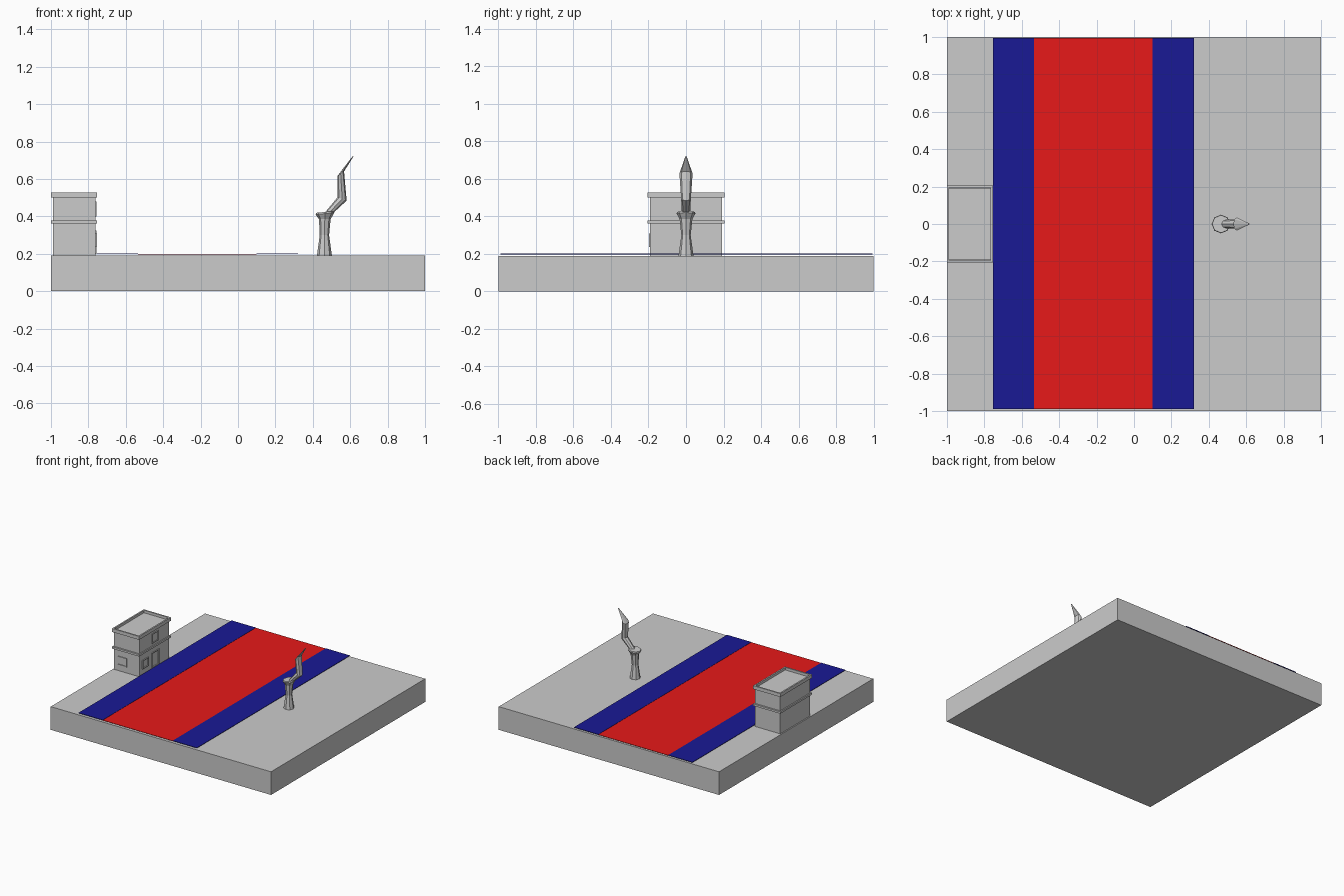
import bpy, bmesh, math

if "Cube" in bpy.data.objects:
    bpy.data.objects.remove(bpy.data.objects["Cube"])


def finish(name, bm, color=None):
    bmesh.ops.recalc_face_normals(bm, faces=bm.faces)
    me = bpy.data.meshes.new(name)
    bm.to_mesh(me)
    bm.free()
    ob = bpy.data.objects.new(name, me)
    bpy.context.collection.objects.link(ob)
    if color:
        mat = bpy.data.materials.get(color[0]) or bpy.data.materials.new(color[0])
        mat.diffuse_color = color[1]
        mat.use_nodes = True
        mat.node_tree.nodes["Principled BSDF"].inputs["Base Color"].default_value = mat.diffuse_color
        me.materials.append(mat)
    return ob


def add_box(bm, lo, hi):
    verts = bmesh.ops.create_cube(bm, size=1)["verts"]
    for v in verts:
        for i in range(3):
            v.co[i] = lo[i] if v.co[i] < 0 else hi[i]
    return verts


def box(name, lo, hi, color=None):
    bm = bmesh.new()
    add_box(bm, lo, hi)
    return finish(name, bm, color)


def frame(name, lo, hi, axis, w):
    """Rectangular ring of four bars, open along the given axis."""
    u, v = [i for i in range(3) if i != axis]
    bm = bmesh.new()
    for side in (0, 1):
        a, b = list(lo), list(hi)
        if side: a[u] = hi[u] - w
        else: b[u] = lo[u] + w
        add_box(bm, a, b)
        a, b = list(lo), list(hi)
        a[u], b[u] = lo[u] + w, hi[u] - w
        if side: a[v] = hi[v] - w
        else: b[v] = lo[v] + w
        add_box(bm, a, b)
    return finish(name, bm)


def loft(name, sections, sides):
    """Sections: centre x, centre z, half width x, half width y, tilt (z per x)."""
    bm = bmesh.new()
    rings = []
    for cx, cz, rx, ry, tilt in sections:
        ring = []
        for i in range(sides):
            a = math.tau * i / sides
            dx = rx * math.cos(a)
            ring.append(bm.verts.new((cx + dx, ry * math.sin(a), cz + tilt * dx)))
        rings.append(ring)
    for a, b in zip(rings, rings[1:]):
        for i in range(sides):
            j = (i + 1) % sides
            bm.faces.new((a[i], a[j], b[j], b[i]))
    bm.faces.new(rings[0])
    bm.faces.new(rings[-1])
    return finish(name, bm)


# Ground slab in two layers
box("ground_lower", (-1, -1, 0), (1, 1, 0.13))
box("ground_upper", (-1, -1, 0.13), (1, 1, 0.19))

# Street and pavements, thin sheets just above the slab
red = ("street_red", (0.8, 0.01, 0.01, 1))
blue = ("pavement_blue", (0.01, 0.01, 0.3, 1))
box("street", (-0.535, -0.99, 0.197), (0.1, 0.995, 0.199), red)
for name, x0, x1 in (("pavement_left", -0.755, -0.535), ("pavement_right", 0.1, 0.32)):
    box(name, (x0, -0.99, 0.198), (x1, 0.995, 0.201), blue)

# Building body, floor band and roof with raised rim
box("building_body", (-0.99, -0.192, 0.19), (-0.762, 0.192, 0.508))
box("floor_band", (-1, -0.206, 0.363), (-0.754, 0.206, 0.379))
frame("roof_rim", (-1, -0.206, 0.5), (-0.754, 0.206, 0.528), 2, 0.012)

# Window and door frames
frame("front_window", (-0.96, -0.198, 0.238), (-0.874, -0.19, 0.31), 1, 0.007)
frame("side_window", (-0.764, -0.155, 0.238), (-0.755, -0.075, 0.31), 0, 0.007)
frame("door", (-0.764, -0.035, 0.2), (-0.756, 0.06, 0.325), 0, 0.008)
frame("upper_window", (-0.764, -0.03, 0.4), (-0.756, 0.05, 0.48), 0, 0.007)

# Flared eight-sided pedestal
loft("pedestal", [
    (0.462, 0.19, 0.04, 0.04, 0),
    (0.462, 0.30, 0.025, 0.025, 0),
    (0.464, 0.385, 0.031, 0.034, 0),
    (0.465, 0.415, 0.05, 0.05, 0.1),
    (0.465, 0.424, 0.047, 0.047, 0.1)], 8)

# Bent horn on the pedestal
loft("horn", [
    (0.478, 0.41, 0.022, 0.022, 0),
    (0.557, 0.494, 0.024, 0.026, -0.4),
    (0.549, 0.628, 0.018, 0.035, 0.7),
    (0.614, 0.72, 0.003, 0.004, 0)], 8)
